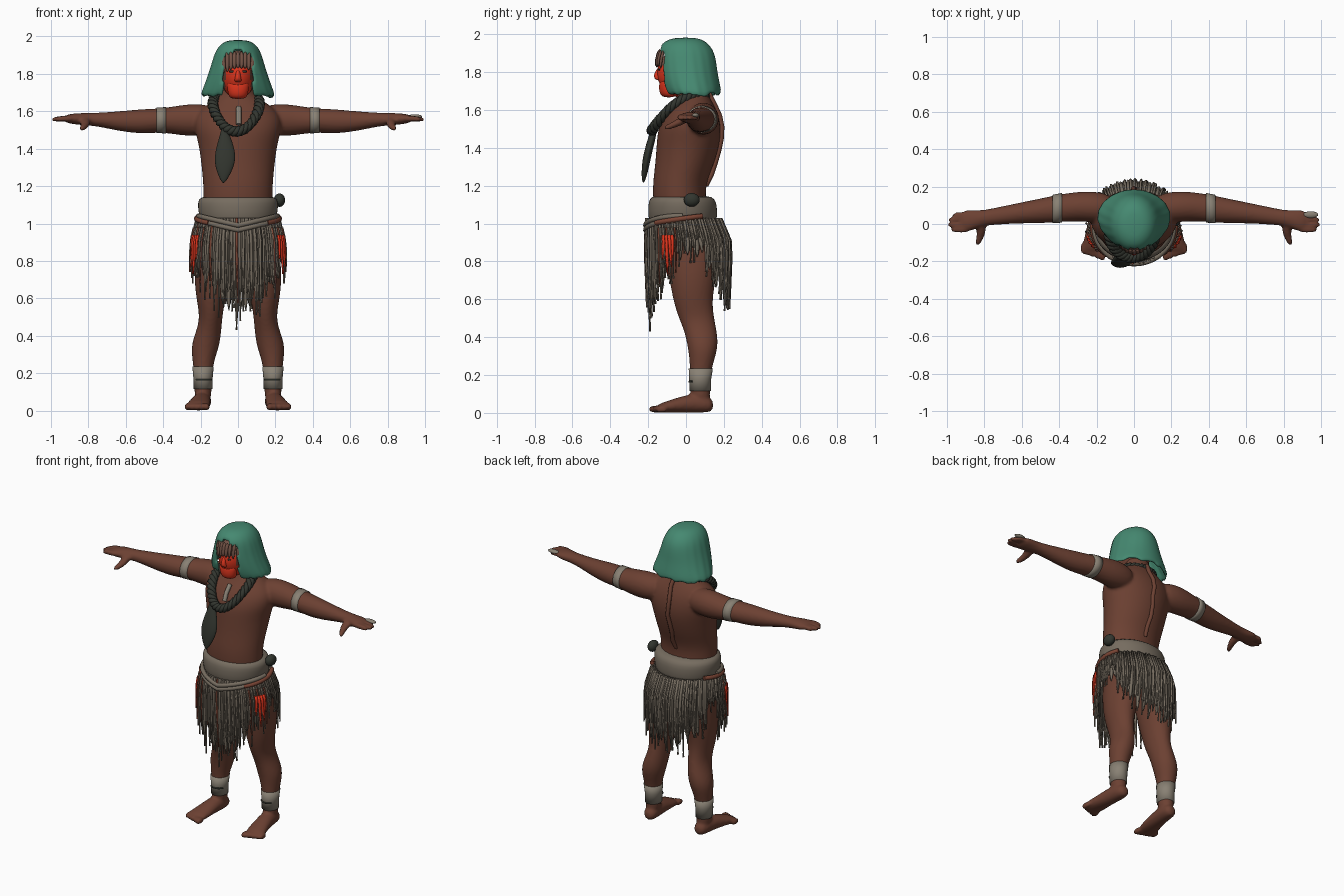
import bpy, bmesh, math, random
from mathutils import Vector

random.seed(4)
if "Cube" in bpy.data.objects:
    bpy.data.objects.remove(bpy.data.objects["Cube"])


def material(name, r, g, b):
    m = bpy.data.materials.new(name)
    m.use_nodes = True
    m.diffuse_color = (r, g, b, 1)
    bsdf = m.node_tree.nodes["Principled BSDF"]
    bsdf.inputs["Base Color"].default_value = (r, g, b, 1)
    bsdf.inputs["Roughness"].default_value = 0.8
    return m


SKIN = material("brown skin", .15, .052, .032)
GREEN = material("green hair", .06, .25, .165)
RED = material("red paint", .72, .035, .012)
FIBRE = material("grey fibre", .18, .15, .115)
DARK = material("dark cord", .032, .036, .028)
WRAP = material("pale wrap", .25, .22, .175)
RUST = material("rust fibre", .2, .06, .035)
FRINGE = material("brown fringe", .17, .085, .06)


def make(name, bm, *mats, smooth=True):
    bmesh.ops.recalc_face_normals(bm, faces=bm.faces)
    mesh = bpy.data.meshes.new(name)
    bm.to_mesh(mesh)
    bm.free()
    for m in mats:
        mesh.materials.append(m)
    for p in mesh.polygons:
        p.use_smooth = smooth
    ob = bpy.data.objects.new(name, mesh)
    bpy.context.collection.objects.link(ob)
    return ob


def subdivide(ob, levels=2):
    mod = ob.modifiers.new("round", "SUBSURF")
    mod.levels = mod.render_levels = levels
    return ob


def loft(bm, rings, axis="z", side=1, segs=14, caps=True):
    """Elliptical rings (x, y, z, radius, radius) joined along an axis."""
    loops = []
    for x, y, z, r1, r2 in rings:
        loop = []
        for i in range(segs):
            a = math.tau * i / segs
            u, v = r1 * math.cos(a), r2 * math.sin(a)
            d = {"z": (u, v, 0), "x": (0, u, v), "y": (u, 0, v)}[axis]
            loop.append(bm.verts.new((side * (x + d[0]), y + d[1], z + d[2])))
        loops.append(loop)
    for low, high in zip(loops, loops[1:]):
        for i in range(segs):
            j = (i + 1) % segs
            bm.faces.new((low[i], low[j], high[j], high[i]))
    if caps:
        bm.faces.new(loops[0])
        bm.faces.new(loops[-1])
    return loops


def ball(bm, centre, size):
    new = bmesh.ops.create_uvsphere(bm, u_segments=20, v_segments=14, radius=1)["verts"]
    for v in new:
        v.co = Vector(centre) + v.co * Vector(size)
    return new


def tube(name, points, radius, mat, cyclic=False):
    curve = bpy.data.curves.new(name, "CURVE")
    curve.dimensions = "3D"
    curve.bevel_depth, curve.bevel_resolution = radius, 2
    curve.use_fill_caps = True
    spline = curve.splines.new("POLY")
    spline.points.add(len(points) - 1)
    for p, co in zip(spline.points, points):
        p.co = (*co, 1)
    spline.use_cyclic_u = cyclic
    spline.use_smooth = True
    curve.materials.append(mat)
    ob = bpy.data.objects.new(name, curve)
    bpy.context.collection.objects.link(ob)
    bpy.ops.object.select_all(action="DESELECT")
    ob.select_set(True)
    bpy.context.view_layer.objects.active = ob
    bpy.ops.object.convert(target="MESH")


# Body: torso, arms, legs, hands and feet fused into one skin
bm = bmesh.new()
loft(bm, [(0, 0, .92, .16, .13), (0, -.03, 1.05, .19, .145), (0, -.04, 1.2, .19, .142),
          (0, -.01, 1.3, .2, .158), (0, .012, 1.42, .215, .172), (0, .018, 1.5, .24, .172),
          (0, .03, 1.58, .24, .145), (0, .04, 1.645, .16, .1), (0, .035, 1.69, .08, .075),
          (0, .02, 1.8, .07, .07)])
for s in (1, -1):
    loft(bm, [(.1, .08, 1.55, .07, .07), (.2, .09, 1.555, .088, .09), (.3, .095, 1.552, .08, .085),
              (.41, .083, 1.552, .076, .064), (.5, .07, 1.546, .068, .069), (.62, .058, 1.546, .056, .057),
              (.75, .04, 1.556, .046, .037), (.82, .03, 1.558, .043, .034), (.88, .018, 1.56, .062, .03),
              (.93, .012, 1.56, .058, .02)], "x", s)
    for y, tip in ((-.032, .985), (-.004, 1.005), (.024, 1.0), (.05, .975)):
        loft(bm, [(.88, y, 1.562, .016, .018), (.94, y, 1.562, .017, .018),
                  (tip, y * .9, 1.555, .014, .014)], "x", s, 8)
    loft(bm, [(.82, .01, 1.555, .035, .025), (.815, -.04, 1.535, .026, .024),
              (.825, -.08, 1.515, .02, .018), (.84, -.115, 1.505, .016, .014)], "y", s, 10)
    loft(bm, [(.1, .02, 1.0, .1, .13), (.12, .035, .85, .108, .15), (.14, .035, .7, .098, .125),
              (.145, .035, .59, .078, .105), (.144, .055, .5, .062, .096), (.155, .078, .43, .068, .088),
              (.175, .09, .35, .079, .083), (.185, .083, .27, .06, .065), (.187, .075, .2, .05, .055),
              (.187, .075, .13, .047, .053), (.187, .078, .04, .046, .052)], "z", s)
    loft(bm, [(.185, .145, .04, .03, .03), (.187, .11, .045, .046, .045), (.192, .04, .052, .05, .052),
              (.202, -.04, .042, .056, .042), (.213, -.11, .03, .066, .03), (.22, -.155, .022, .062, .022)],
         "y", s)
    for i in range(5):
        ball(bm, (s * (.168 + .026 * i), -.165 + .009 * i, .02), (.018 - .001 * i, .034, .02))
body = subdivide(make("body", bm, SKIN))
mod = body.modifiers.new("fuse", "REMESH")
mod.mode, mod.voxel_size, mod.use_smooth_shade = "VOXEL", .01, True
mod = body.modifiers.new("soften", "SMOOTH")
mod.factor, mod.iterations = .5, 3

# Arm bands and ankle wraps
for s, side in ((1, "left"), (-1, "right")):
    bm = bmesh.new()
    loft(bm, [(.385, .087, 1.552, .079, .071), (.41, .083, 1.552, .078, .069),
              (.435, .08, 1.552, .076, .069)], "x", s, 28)
    make(side + "_arm_band", bm, WRAP)
    bm = bmesh.new()
    loft(bm, [(.187, .075, .115, .051, .057), (.187, .075, .18, .052, .058),
              (.187, .078, .235, .057, .064)], "z", s, 28)
    make(side + "_ankle_wrap", bm, WRAP)
    tube(side + "_ankle_cord", [(s * (.187 + .052 * math.cos(i * .2)), .075 + .058 * math.sin(i * .2), .165)
                                for i in range(-13, -3)], .005, DARK)
bm = bmesh.new()
ball(bm, (.945, .05, 1.572), (.04, .018, .012))
make("left_finger_wrap", bm, WRAP)

# Head with painted face, brow and jaw
bm = bmesh.new()
bmesh.ops.create_uvsphere(bm, u_segments=40, v_segments=30, radius=1)
for v in bm.verts:
    v.co = Vector((0, -.02, 1.795)) + v.co * Vector((.092, .132, .13))
for f in bm.faces:
    c = f.calc_center_median()
    if c.z > 1.84:
        f.material_index = 2
    elif c.y < -.04 and abs(c.x) < .068:
        f.material_index = 1
make("head", bm, SKIN, RED, FRINGE)
bm = bmesh.new()
loft(bm, [(0, -.142, 1.825, .01, .008), (0, -.153, 1.785, .015, .02), (0, -.15, 1.765, .022, .018),
          (0, -.14, 1.755, .014, .01)], segs=10)
subdivide(make("nose", bm, RED))
bm = bmesh.new()
loft(bm, [(0, -.09, 1.665, .04, .035), (0, -.1, 1.69, .055, .042), (0, -.105, 1.73, .06, .04),
          (0, -.105, 1.77, .06, .03)])
subdivide(make("jaw", bm, RED))
for s, side in ((1, "left"), (-1, "right")):
    bm = bmesh.new()
    ball(bm, (s * .033, -.142, 1.813), (.016, .005, .006))
    make(side + "_eye", bm, DARK)

# Fringe locks over the forehead
bm = bmesh.new()
for i in range(9):
    x = -.076 + .019 * i
    y = -.022 - .135 * math.sqrt(1 - (x / .1) ** 2)
    drop = 1.835 - .4 * abs(x) + random.uniform(-.008, .008)
    loft(bm, [(x, y, drop, .007, .006), (x, y - .002, 1.86, .014, .009),
              (x, y + .018, 1.925, .012, .01)], segs=8)
subdivide(make("fringe", bm, FRINGE), 1)

# Hair: bobbed shell, open at the face, with a ragged hem
bm = bmesh.new()
rings = []
for z, rx, front, back in ((1.683, .2, -.11, .187), (1.72, .187, -.128, .182), (1.76, .172, -.14, .174),
                           (1.8, .158, -.146, .166), (1.85, .142, -.15, .16), (1.9, .128, -.148, .15),
                           (1.935, .112, -.138, .13), (1.965, .086, -.11, .1), (1.982, .045, -.06, .055)):
    rings.append((0, (front + back) / 2, z, rx, (back - front) / 2))
loops = loft(bm, rings, segs=56, caps=False)
bm.faces.new(loops[-1])
for v in loops[0]:
    v.co.z += random.uniform(-.014, .012)
for loop in loops[:6]:
    for i, v in enumerate(loop):
        v.co.x *= 1 + .012 * (i % 3 - 1)
bmesh.ops.delete(bm, context="FACES", geom=[
    f for f in bm.faces if f.calc_center_median().y < -.05
    and f.calc_center_median().z < 1.92 - 4 * f.calc_center_median().x ** 2
    and abs(f.calc_center_median().x) < .085])
hair = make("hair", bm, GREEN)
mod = hair.modifiers.new("thickness", "SOLIDIFY")
mod.thickness, mod.offset = .02, -1
subdivide(hair, 1)

# Twisted necklace, pendant and throat strip
def collar(a):
    s = math.sin(a)
    return Vector((-.01 + .125 * math.cos(a), -.04 + .14 * s, 1.642 + .09 * s - .06 * s * s))


for k in range(3):
    pts = []
    for i in range(120):
        a = math.tau * i / 120
        b = 12 * a + k * math.tau / 3
        out = Vector((math.cos(a), math.sin(a), 0))
        pts.append(collar(a) + (out * math.cos(b) + Vector((0, 0, math.sin(b)))) * .014)
    tube("necklace_strand_%d" % (k + 1), pts, .016, DARK, True)
bm = bmesh.new()
loft(bm, [(-.078, -.225, 1.215, .006, .006), (-.075, -.22, 1.26, .034, .016),
          (-.07, -.21, 1.33, .06, .022), (-.068, -.195, 1.4, .052, .022),
          (-.07, -.175, 1.47, .028, .02), (-.075, -.165, 1.52, .012, .012)])
subdivide(make("pendant", bm, DARK))
tube("throat_strip", [(.004, -.148, 1.53), (.004, -.13, 1.575), (.004, -.09, 1.62)], .014, WRAP)

# Knotted cord down the spine
tube("spine_cord", [(.006 * math.sin(i * 2), y, z) for i, (y, z) in enumerate(
    ((.105, 1.2), (.135, 1.26), (.155, 1.32), (.175, 1.39), (.187, 1.45), (.19, 1.51),
     (.178, 1.57), (.15, 1.63), (.12, 1.69)))], .013, SKIN)

# Waist wrap, sash, side rolls and knot
bm = bmesh.new()
loft(bm, [(0, -.015, .98, .2, .18), (0, -.018, 1.04, .208, .182), (0, -.018, 1.09, .217, .184),
          (0, -.02, 1.13, .213, .174), (0, -.025, 1.15, .19, .148)], segs=28)
subdivide(make("waist_wrap", bm, FIBRE), 1)
for k in range(2):
    tube("sash_%d" % (k + 1), [
        (.212 * math.cos(a), -.018 + .195 * math.sin(a), .99 - .025 * k + .05 * abs(math.cos(a)))
        for a in (math.pi * (1 + i / 24) for i in range(25))], .014, FIBRE)
for s, side in ((1, "left"), (-1, "right")):
    tube(side + "_side_roll", [(s * .222 * math.cos(a), -.015 + .2 * math.sin(a), 1.015 + .03 * math.sin(a + .4))
                               for a in (-.8 + i * .12 for i in range(12))], .014, RUST)
bm = bmesh.new()
ball(bm, (.222, .03, 1.125), (.03, .042, .036))
make("waist_knot", bm, DARK)


# Skirt: layers of ragged hanging strips
def skirt_point(a, z, out):
    t = min(1, max(0, (1.06 - z) / .16))
    low = max(0, .85 - z)
    return ((.198 + .038 * t + .04 * low + out) * math.cos(a),
            -.018 + .03 * t + (.175 + .038 * t - .04 * low + out) * math.sin(a), z)


def strip(bm, a, width, top, bottom, out):
    rows = []
    drift = random.uniform(-.05, .05)
    for t, taper in ((0, 1), (.25, 1), (.5, .95), (.75, .75), (.92, .45), (1, .1)):
        z = top + (bottom - top) * t
        mid = a + drift * t * t
        rows.append([bm.verts.new(skirt_point(mid + e * width * taper / 2, z, out + .006 * (e == 0)))
                     for e in (-1, 0, 1)])
    for p, q in zip(rows, rows[1:]):
        for i in range(2):
            bm.faces.new((p[i], p[i + 1], q[i + 1], q[i]))


def hem(a):
    return .57 + .27 * abs(math.cos(a)) ** 3 + .03 * (math.sin(a) > 0)


def finish_strips(name, bm, mat):
    mod = make(name, bm, mat).modifiers.new("thickness", "SOLIDIFY")
    mod.thickness = .007


fibre, rust, red = bmesh.new(), bmesh.new(), bmesh.new()
for layer, count, width, spread in ((0, 60, .16, .04), (.008, 64, .08, .08), (.016, 50, .06, .1)):
    for i in range(count):
        a = math.tau * (i + random.random() * .6) / count
        target = rust if layer and random.random() < .07 and math.sin(a) < .2 else fibre
        strip(target, a, width, 1.03, hem(a) + random.uniform(-spread, spread), layer)
for i in range(5):
    strip(fibre, -math.pi / 2 + .05 * (i - 2), .07, .9, .43 + .05 * abs(i - 2), .004)
# Red and rust tufts at both hips
for s in (1, -1):
    for i in range(8):
        a = -.72 + .075 * i
        a = a if s > 0 else math.pi - a
        strip(rust if i % 3 == 0 else fibre, a, .05, .98, .68 + .03 * (i % 4), .024)
        if 1 < i < 6:
            strip(red, a, .08, .94, .73 + .04 * (i % 3), .03)
finish_strips("skirt_fibre", fibre, FIBRE)
finish_strips("skirt_rust_strips", rust, RUST)
finish_strips("hip_red_tufts", red, RED)
